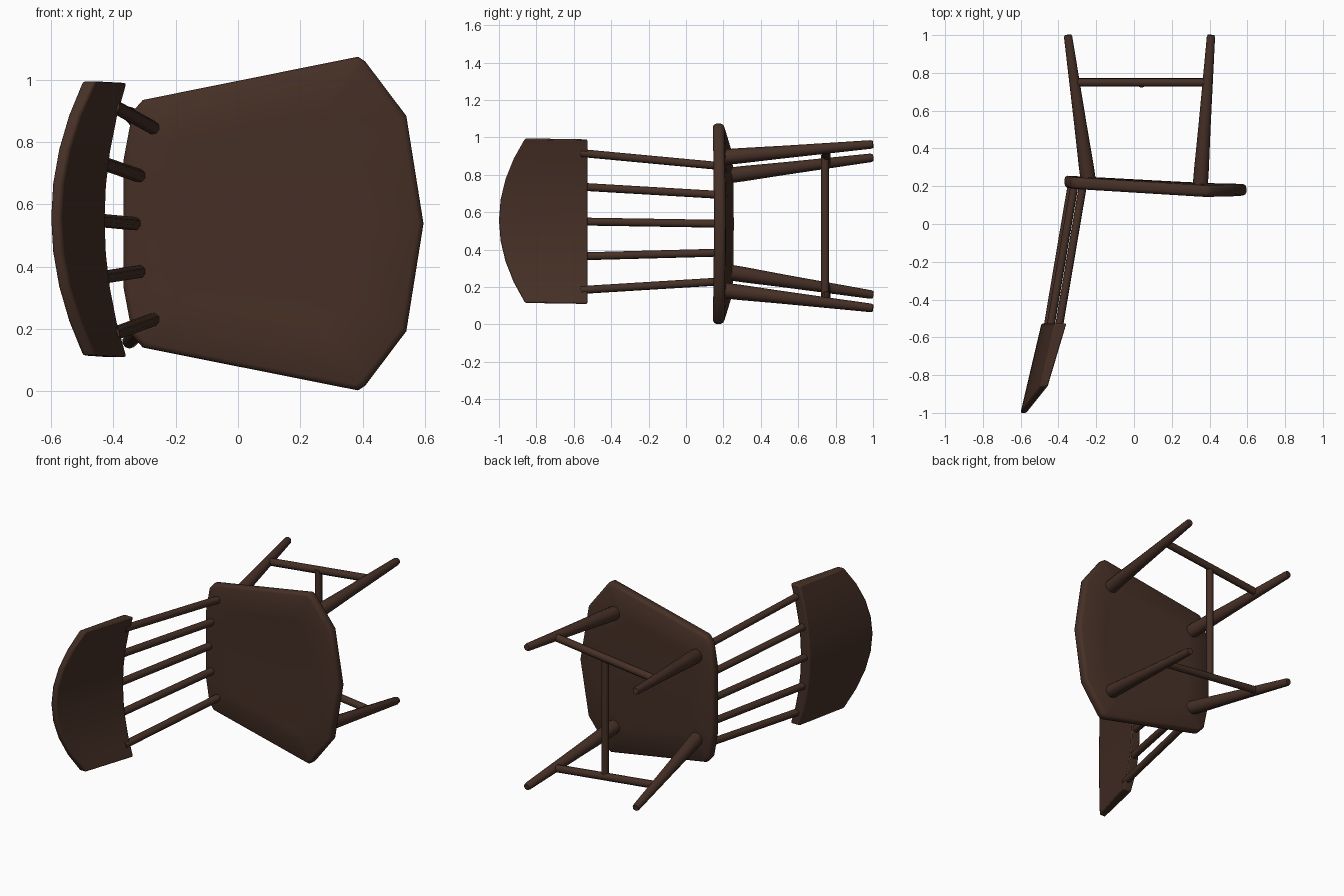
import bpy, bmesh, math
from mathutils import Vector

if "Cube" in bpy.data.objects:
    bpy.data.objects.remove(bpy.data.objects["Cube"])

wood = bpy.data.materials.new("dark brown wood")
wood.diffuse_color = (0.060, 0.029, 0.019, 1)
wood.use_nodes = True
wood.node_tree.nodes["Principled BSDF"].inputs["Base Color"].default_value = wood.diffuse_color


def P(x, y, w):
    """Chair space (w = sideways offset) to world; the chair leans very slightly."""
    return Vector((x, y, 0.538 + w - 0.016 * (y - 0.2)))


def finish(bm, name, bevel=0, angle=35):
    bmesh.ops.recalc_face_normals(bm, faces=bm.faces)
    me = bpy.data.meshes.new(name)
    bm.to_mesh(me)
    bm.free()
    ob = bpy.data.objects.new(name, me)
    bpy.context.collection.objects.link(ob)
    me.materials.append(wood)
    if bevel:
        m = ob.modifiers.new("bevel", 'BEVEL')
        m.width, m.segments, m.limit_method = bevel, 2, 'ANGLE'
        m.angle_limit = math.radians(40)
    bpy.ops.object.select_all(action='DESELECT')
    ob.select_set(True)
    bpy.context.view_layer.objects.active = ob
    bpy.ops.object.shade_smooth_by_angle(angle=math.radians(angle))
    return ob


def bridge(bm, a, b):
    n = len(a)
    for i in range(n):
        j = (i + 1) % n
        bm.faces.new((a[i], a[j], b[j], b[i]))


def rod(name, a, b, radii, sides=10):
    """Round bar from a to b; radii is a list of (position, radius)."""
    bm = bmesh.new()
    d = (b - a).normalized()
    u = d.cross(Vector((0.3, 0.2, 0.9))).normalized() if abs(d.z) < 0.8 else d.cross(Vector((1, 0, 0))).normalized()
    v = d.cross(u)
    rings = []
    for t, r in radii:
        c = a.lerp(b, t)
        rings.append([bm.verts.new(c + r * (math.cos(k) * u + math.sin(k) * v))
                      for k in (2 * math.pi * i / sides for i in range(sides))])
    for p, q in zip(rings, rings[1:]):
        bridge(bm, p, q)
    bm.faces.new(rings[0])
    bm.faces.new(rings[-1])
    return finish(bm, name, angle=50)


# seat: dished slab lofted through scaled outlines
half = [(-.368, .2), (-.338, .36), (-.305, .397), (.385, .535), (.408, .52), (.54, .345)]
outline = [(-.368, 0)] + half + [(.595, 0)] + [(x, -w) for x, w in reversed(half)]


def seat_point(scale, side, x, w):
    x, w = 0.08 + (x - 0.08) * scale, w * scale
    mid = .213 - .0534 * (x + .36) if x < .37 else .174 - .023 * (x - .37)
    return P(x, mid + .012 * (1 - (w / .53) ** 2) + side, w)


bm = bmesh.new()
rings = [[bm.verts.new(seat_point(s, h, x, w)) for x, w in outline]
         for s, h in ((.3, -.031), (.65, -.031), (.965, -.031), (.99, -.024), (1, -.012),
                      (1, .012), (.99, .024), (.965, .031), (.65, .031), (.3, .031))]
for p, q in zip(rings, rings[1:]):
    bridge(bm, p, q)
for ring, h in ((rings[0], -.031), (rings[-1], .031)):
    c = bm.verts.new(seat_point(0, h, 0, 0))
    for i in range(len(ring)):
        bm.faces.new((ring[i], ring[(i + 1) % len(ring)], c))
finish(bm, "seat", angle=45)

# backrest: bowed, leaning panel with an arched top
bm = bmesh.new()
NU, NV = 8, 4


def back_point(i, j, inner):
    w = -.44 + .88 * i / NU
    k = (w / .44) ** 2
    y = -.527 + (-.473 + .14 * k) * j / NV
    s = (-.527 - y) / .473
    x = -.49 - .111 * s + .07 * k + (.064 - .03 * s if inner else 0)
    return P(x, y, w)


g = [[[bm.verts.new(back_point(i, j, f)) for j in range(NV + 1)]
      for i in range(NU + 1)] for f in (0, 1)]
for f in g:
    for i in range(NU):
        for j in range(NV):
            bm.faces.new((f[i][j], f[i + 1][j], f[i + 1][j + 1], f[i][j + 1]))
o, n = g
for j in (0, NV):
    for i in range(NU):
        bm.faces.new((o[i][j], o[i + 1][j], n[i + 1][j], n[i][j]))
for i in (0, NU):
    for j in range(NV):
        bm.faces.new((o[i][j], o[i][j + 1], n[i][j + 1], n[i][j]))
finish(bm, "backrest", bevel=.008)

# spindles between seat and backrest
for i in range(-2, 3):
    low, top = (0, .154, .308)[abs(i)], (0, .186, .366)[abs(i)]
    sg = (i > 0) - (i < 0)
    bow = .06 * (i / 2) ** 2
    rod("back_spindle", P(-.333 + bow, .19, sg * low), P(-.460 + bow, -.56, sg * top),
        [(0, .022), (1, .022)], 8)

# legs and side stretchers, mirrored
taper = [(0, .042), (.12, .041), (.4, .034), (.985, .023), (1, .019)]
for sg in (-1, 1):
    ends = {"front_leg": ((.35, .19, .355), (.408, 1, .438)),
            "back_leg": ((-.24, .215, .257), (-.35, 1, .367))}
    mids = []
    for name, (a, b) in ends.items():
        a, b = P(a[0], a[1], sg * a[2]), P(b[0], b[1], sg * b[2])
        rod(name, a, b, taper)
        mids.append(a.lerp(b, (.75 - a.y) / (b.y - a.y)))
    rod("side_stretcher", mids[0], mids[1], [(0, .023), (1, .023)], 8)

# cross stretcher joining the two side stretchers
rod("cross_stretcher", P(.04, .743, -.38), P(.04, .743, .38), [(0, .022), (1, .022)], 8)
